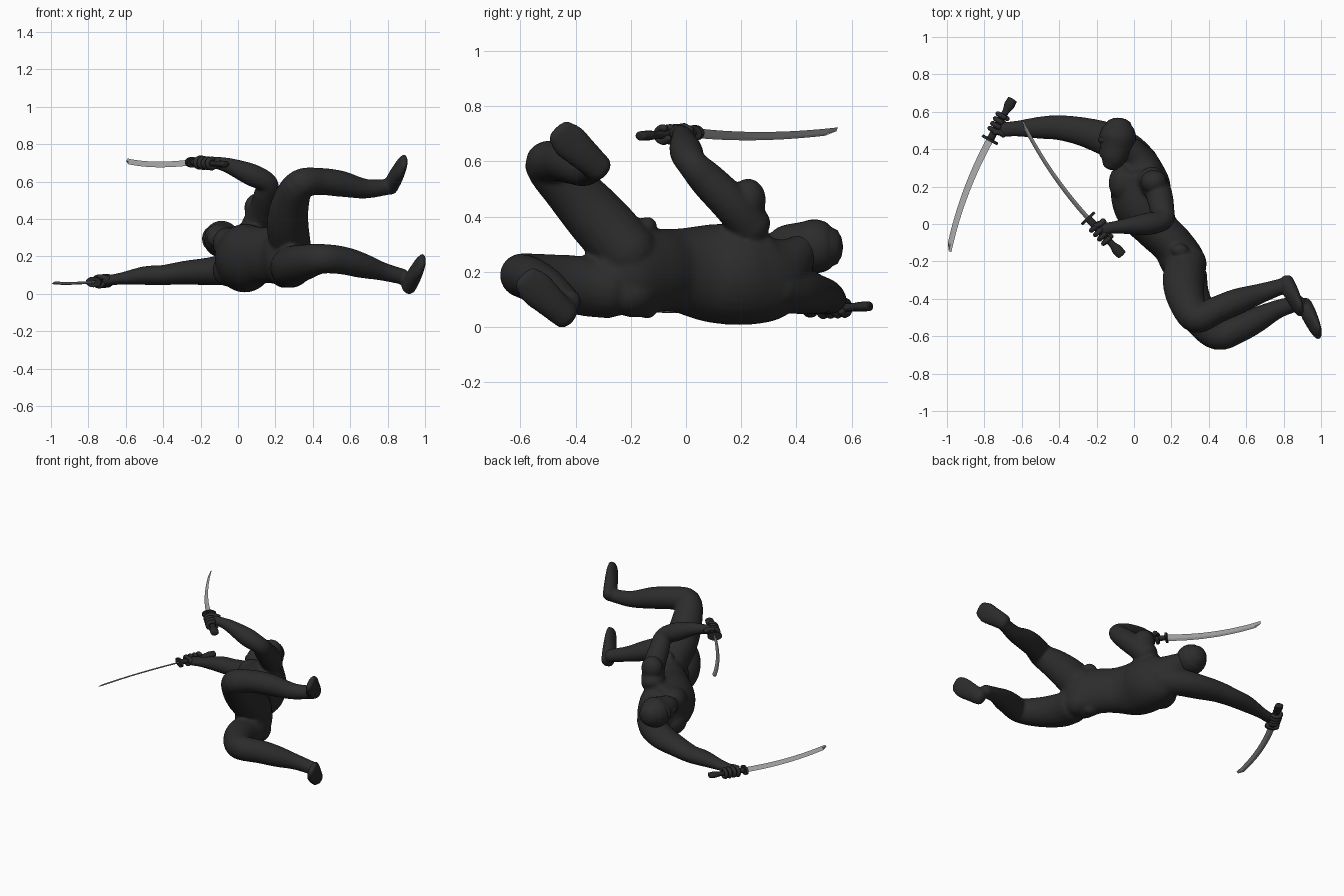
import bpy, bmesh, math
from mathutils import Vector, Matrix

if "Cube" in bpy.data.objects:
    bpy.data.objects.remove(bpy.data.objects["Cube"])


def material(name, c):
    m = bpy.data.materials.new(name)
    m.diffuse_color = (c[0], c[1], c[2], 1)
    m.use_nodes = True
    m.node_tree.nodes["Principled BSDF"].inputs["Base Color"].default_value = m.diffuse_color
    return m


CLOTH = material("charcoal cloth", (0.025, 0.025, 0.025))
GRIP = material("black grip", (0.02, 0.02, 0.02))
STEEL = material("grey steel", (0.4, 0.4, 0.4))
Z = (0, 0, 1)


def tube(bm, pts, side=Z, n=20, steps=5, cap=0.7):
    """Smooth loft through (x, y, z, half width along side, half depth) stations."""
    P = [Vector(tuple(p) if len(p) == 5 else tuple(p) + (p[3],)) for p in pts]
    P = [2 * P[0] - P[1]] + P + [2 * P[-1] - P[-2]]
    st = []
    for i in range(1, len(P) - 2):
        a, b, c, d = P[i - 1:i + 3]
        for k in range(steps):
            t = k / steps
            st.append(0.5 * (2 * b + (c - a) * t + (2 * a - 5 * b + 4 * c - d) * t * t
                             + (3 * b - a - 3 * c + d) * t ** 3))
    st.append(P[-2])

    def rounded(p, q):
        out = (Vector(p[:3]) - Vector(q[:3])).normalized()
        res = []
        for ang in (30, 60, 80):
            r = math.radians(ang)
            c = Vector(p[:3]) + out * (min(p[3], p[4]) * cap * math.sin(r))
            res.append(Vector((*c, p[3] * math.cos(r), p[4] * math.cos(r))))
        return res
    st = rounded(st[0], st[1])[::-1] + st + rounded(st[-1], st[-2])
    rings = []
    for i, s in enumerate(st):
        t = (Vector(st[min(i + 1, len(st) - 1)][:3]) - Vector(st[max(i - 1, 0)][:3])).normalized()
        u = Vector(side)
        u = (u - t * u.dot(t)).normalized()
        v = t.cross(u)
        rings.append([bm.verts.new(Vector(s[:3]) + u * s[3] * math.cos(2 * math.pi * k / n)
                                   + v * s[4] * math.sin(2 * math.pi * k / n)) for k in range(n)])
    for r, q in zip(rings, rings[1:]):
        for k in range(n):
            bm.faces.new((r[k], r[(k + 1) % n], q[(k + 1) % n], q[k]))
    bm.faces.new(rings[0][::-1])
    bm.faces.new(rings[-1])


def ball(bm, c, r):
    bmesh.ops.create_uvsphere(bm, u_segments=20, v_segments=12, radius=1,
                              matrix=Matrix.Translation(c) @ Matrix.Diagonal((*r, 1)))


def finish(name, bm, mat, smooth=True):
    bmesh.ops.recalc_face_normals(bm, faces=bm.faces)
    me = bpy.data.meshes.new(name)
    bm.to_mesh(me)
    bm.free()
    me.materials.append(mat)
    for p in me.polygons:
        p.use_smooth = smooth
    ob = bpy.data.objects.new(name, me)
    bpy.context.collection.objects.link(ob)
    return ob


# body: torso, limbs and feet blended into one skin
bm = bmesh.new()
tube(bm, [(.29, -.29, .2, .1, .08), (.265, -.21, .2, .165, .118), (.205, -.11, .205, .152, .112),
          (.125, -.03, .205, .152, .118), (.05, .09, .195, .178, .155), (.033, .22, .19, .182, .158),
          (.02, .32, .205, .168, .118), (0, .375, .235, .1, .08), (-.04, .42, .28, .06, .06)], n=32)
for z in (.125, .27):                      # buttocks and chest muscles
    ball(bm, (.292, -.205, z), (.085, .1, .085))
    ball(bm, (-.058, .22, z), (.078, .1, .085))
for z in (.065, .365):                     # hip knobs
    ball(bm, (.245, -.14, z), (.048, .035, .035))
# raised arm with its shoulder
ball(bm, (.105, .225, .46), (.072, .065, .078))
tube(bm, [(.09, .24, .36, .075), (.13, .17, .44, .072), (.15, .08, .53, .066), (.157, .022, .592, .055),
          (.07, .0, .637, .06), (-.05, -.012, .685, .042), (-.12, -.02, .7, .032),
          (-.17, -.03, .702, .03, .042)])
# lower arm reaching forward
tube(bm, [(.05, .32, .15, .09), (-.03, .4, .135, .088), (-.15, .455, .12, .075, .09),
          (-.28, .495, .113, .064, .077), (-.4, .515, .1, .054, .067), (-.5, .515, .097, .05, .06),
          (-.63, .51, .08, .032, .042), (-.71, .505, .07, .028, .042)])
# bent legs
tube(bm, [(.28, -.2, .26, .11), (.265, -.31, .38, .112), (.285, -.42, .5, .098), (.335, -.505, .588, .08),
          (.44, -.46, .6, .073), (.55, -.415, .588, .07), (.68, -.37, .562, .053), (.8, -.33, .57, .042)])
tube(bm, [(.28, -.27, .14, .11), (.295, -.38, .15, .108), (.36, -.51, .17, .095), (.45, -.595, .187, .08),
          (.56, -.56, .178, .075), (.66, -.51, .152, .068), (.77, -.455, .12, .05), (.885, -.42, .09, .042)])
# feet
for d in ((0, 0, 0), (.097, -.122, -.532)):
    tube(bm, [(.815 + d[0], -.31 + d[1], .57 + d[2], .05, .04),
              (.84 + d[0], -.365 + d[1], .62 + d[2], .058, .04),
              (.87 + d[0], -.425 + d[1], .675 + d[2], .066, .03),
              (.89 + d[0], -.462 + d[1], .712 + d[2], .05, .02)], side=(0, .7, .7))
body = finish("body", bm, CLOTH)
mod = body.modifiers.new("blend", 'REMESH')
mod.mode = 'VOXEL'
mod.voxel_size = 0.01
mod.use_smooth_shade = True
mod = body.modifiers.new("soften", 'SMOOTH')
mod.iterations = 5

# hooded head, crown toward +y and face toward -x
bm = bmesh.new()
tube(bm, [(-.125, .315, .30, .045, .045), (-.113, .35, .30, .068, .068), (-.098, .41, .295, .085, .086),
          (-.088, .46, .292, .098, .098), (-.083, .505, .29, .089, .088), (-.081, .53, .29, .07, .069)],
     n=28, cap=.55)
ball(bm, (-.168, .383, .30), (.018, .03, .02))     # covered nose
ball(bm, (-.15, .45, .295), (.042, .03, .06))      # hood brow
finish("head", bm, CLOTH)


def sword(label, pommel, guard, tip, bend, tilt):
    P, G, T = Vector(pommel), Vector(guard), Vector(tip)
    ax = (G - P).normalized()
    flat = ax.cross(Vector(Z)).normalized()
    # grip with flared end
    bm = bmesh.new()
    st = [(0, .026, .017), (.15, .028, .018), (.3, .018, .015), (.6, .019, .016), (1, .02, .016)]
    tube(bm, [(*P.lerp(G, t), w, d) for t, w, d in st], side=flat, n=12, cap=.3)
    finish(label + "_sword_grip", bm, GRIP)
    # oval guard
    bm = bmesh.new()
    rot = Matrix((flat, flat.cross(ax), ax)).transposed().to_4x4()
    bmesh.ops.create_cone(bm, cap_ends=True, segments=20, radius1=.047, radius2=.047, depth=.014,
                          matrix=Matrix.Translation(G) @ rot @ Matrix.Diagonal((1, .6, 1, 1)))
    finish(label + "_sword_guard", bm, GRIP, False)
    # curved diamond-section blade
    bm = bmesh.new()
    rings, n = [], 16
    out = Vector(bend).normalized()
    for i in range(n + 1):
        t = i / n
        c = G.lerp(T, t) + Vector(bend) * 4 * t * (1 - t)
        w = (out + Vector((0, 0, -tilt))).normalized()
        h = .021 - .005 * t
        lo = h if i < n else -h * .8           # edge sweeps back to the point
        rings.append([bm.verts.new(c + o) for o in
                      (w * lo, Vector((0, 0, .005 if i < n else .001)), w * -h,
                       Vector((0, 0, -.005 if i < n else -.001)))])
    for r, q in zip(rings, rings[1:]):
        for k in range(4):
            bm.faces.new((r[k], r[(k + 1) % 4], q[(k + 1) % 4], q[k]))
    bm.faces.new(rings[0])
    bm.faces.new(rings[-1])
    finish(label + "_sword_blade", bm, STEEL, False)
    # fingers curled round the grip, and a thumb
    bm = bmesh.new()
    up = flat.cross(ax)
    if flat.x > 0:
        flat = -flat
    for k in range(4):
        c = P.lerp(G, .42 + .12 * k)
        arc = []
        for deg in (110, 60, 10, -45, -100, -150):
            a = math.radians(deg)
            arc.append((*(c + flat * .032 * math.cos(a) + up * .025 * math.sin(a)), .013))
        tube(bm, arc, side=ax, n=8, steps=3)
    c = P.lerp(G, .75)
    tube(bm, [(*(c - flat * .05 + up * .01), .018), (*(c - flat * .025 + up * .022), .015),
              (*(c + ax * .015 + up * .026), .012)], side=ax, n=8, steps=3)
    finish(label + "_fingers", bm, CLOTH)


sword("upper", (-.065, -.165, .692), (-.245, .03, .703), (-.597, .545, .71), (-.018, -.012, -.015), .55)
sword("lower", (-.65, .665, .075), (-.77, .45, .063), (-.99, -.145, .06), (-.022, .008, -.006), .2)
